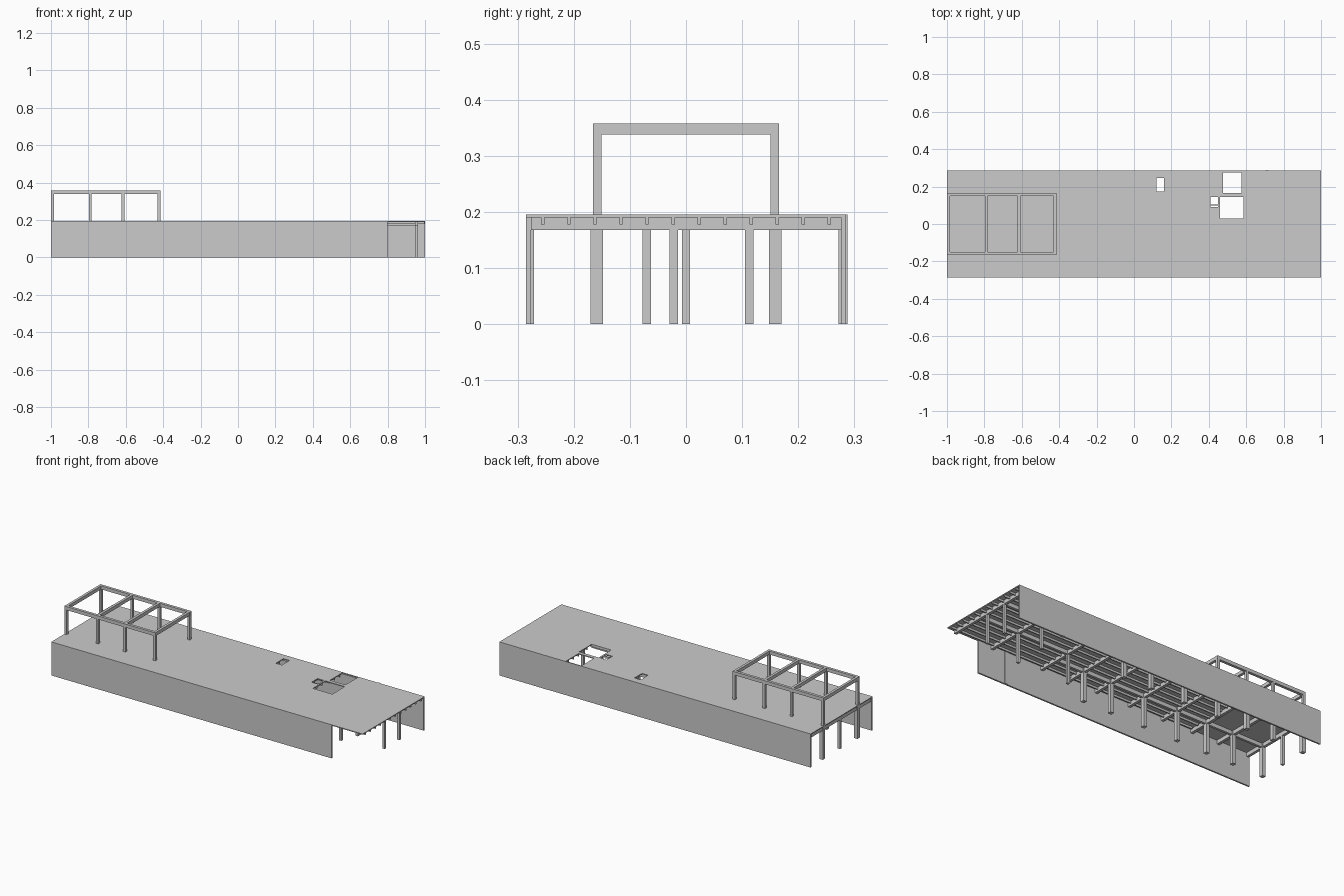
import bpy, bmesh

if "Cube" in bpy.data.objects:
    bpy.data.objects.remove(bpy.data.objects["Cube"])

def boxes(name, items):
    """One object made of boxes given as (x0, x1, y0, y1, z0, z1)."""
    bm = bmesh.new()
    for x0, x1, y0, y1, z0, z1 in items:
        vs = bmesh.ops.create_cube(bm, size=1)["verts"]
        for v in vs:
            v.co = ((x0 + x1) / 2 + v.co.x * (x1 - x0),
                    (y0 + y1) / 2 + v.co.y * (y1 - y0),
                    (z0 + z1) / 2 + v.co.z * (z1 - z0))
    return finish(name, bm)

def finish(name, bm):
    me = bpy.data.meshes.new(name)
    bm.to_mesh(me)
    bm.free()
    ob = bpy.data.objects.new(name, me)
    bpy.context.collection.objects.link(ob)
    return ob

def post(x, y, w, z0, z1):
    return (x - w / 2, x + w / 2, y - w / 2, y + w / 2, z0, z1)

# Roof slab with rectangular openings
TOP, UNDER, BEAM = 0.195, 0.19, 0.168
holes = [(0.12, 0.16, 0.175, 0.245), (0.475, 0.575, 0.165, 0.28),
         (0.46, 0.585, 0.03, 0.145), (0.41, 0.45, 0.09, 0.145)]
xs = sorted({-1, 1} | {h[i] for h in holes for i in (0, 1)})
ys = sorted({-0.285, 0.285} | {h[i] for h in holes for i in (2, 3)})
bm = bmesh.new()
grid = {(x, y): bm.verts.new((x, y, TOP)) for x in xs for y in ys}
for x0, x1 in zip(xs, xs[1:]):
    for y0, y1 in zip(ys, ys[1:]):
        cx, cy = (x0 + x1) / 2, (y0 + y1) / 2
        if not any(h[0] < cx < h[1] and h[2] < cy < h[3] for h in holes):
            bm.faces.new([grid[p] for p in ((x0, y0), (x1, y0), (x1, y1), (x0, y1))])
slab = finish("roof_slab", bm)
mod = slab.modifiers.new("thickness", "SOLIDIFY")
mod.thickness = TOP - UNDER
mod.offset = -1

# Long side walls and pilasters
boxes("front_wall", [(-1, 0.8, -0.285, -0.276, 0, UNDER)])
boxes("back_wall", [(-1, 1, 0.276, 0.285, 0, UNDER)])
boxes("pilasters", [(0.702, 0.718, 0.272, 0.288, 0, 0.195),
                    (0.612, 0.628, -0.288 + 0.004, -0.271, 0, UNDER)])

# Columns
main_x = [-0.987, -0.79, -0.615, -0.42, -0.2, 0.02, 0.2]
cols = [post(x, s * 0.159, 0.022, 0, UNDER) for x in main_x for s in (-1, 1)]
cols += [post(x, y, 0.015, 0, UNDER) for x, y in
         [(-0.987, 0), (0.38, -0.07), (0.71, -0.07), (0.71, 0.113),
          (0.955, -0.022), (0.955, 0.113)]]
boxes("columns", cols)

# Cross beams between the walls
cross_x = main_x + [0.38, 0.71, 0.955]
boxes("cross_beams", [(x - 0.008, x + 0.008, -0.276, 0.276, BEAM, UNDER)
                      for x in cross_x])

# Lengthwise beams on the column lines
boxes("long_beams", [(-0.99, 0.38, s * 0.159 - 0.007, s * 0.159 + 0.007, BEAM, UNDER)
                     for s in (-1, 1)] +
      [(0.38, 0.955, -0.077, -0.063, BEAM, UNDER),
       (0.71, 0.955, 0.106, 0.12, BEAM, UNDER)])

# Joists, interrupted at the openings
joists = []
for i in range(12):
    y = -0.255 + i * 0.0464
    start = -0.6
    for h in sorted(h for h in holes if h[2] - 0.004 < y < h[3] + 0.004):
        joists.append((start, h[0], y - 0.003, y + 0.003, 0.178, UNDER))
        start = h[1]
    joists.append((start, 0.998, y - 0.003, y + 0.003, 0.178, UNDER))
boxes("joists", joists)
boxes("opening_bar", [(0.41, 0.45, 0.098, 0.103, 0.178, UNDER)])

# Open frame on the roof
frame_x = [-0.992, -0.79, -0.615, -0.423]
Z0, Z1 = 0.338, 0.358
boxes("frame_posts", [post(x, s * 0.158, 0.015, TOP, Z0)
                      for x in frame_x for s in (-1, 1)])
boxes("frame_rails", [(-1, -0.415, s * 0.158 - 0.008, s * 0.158 + 0.008, Z0, Z1)
                      for s in (-1, 1)])
boxes("frame_crossbars", [(x - 0.0075, x + 0.0075, -0.15, 0.15, Z0, Z1)
                          for x in frame_x])
